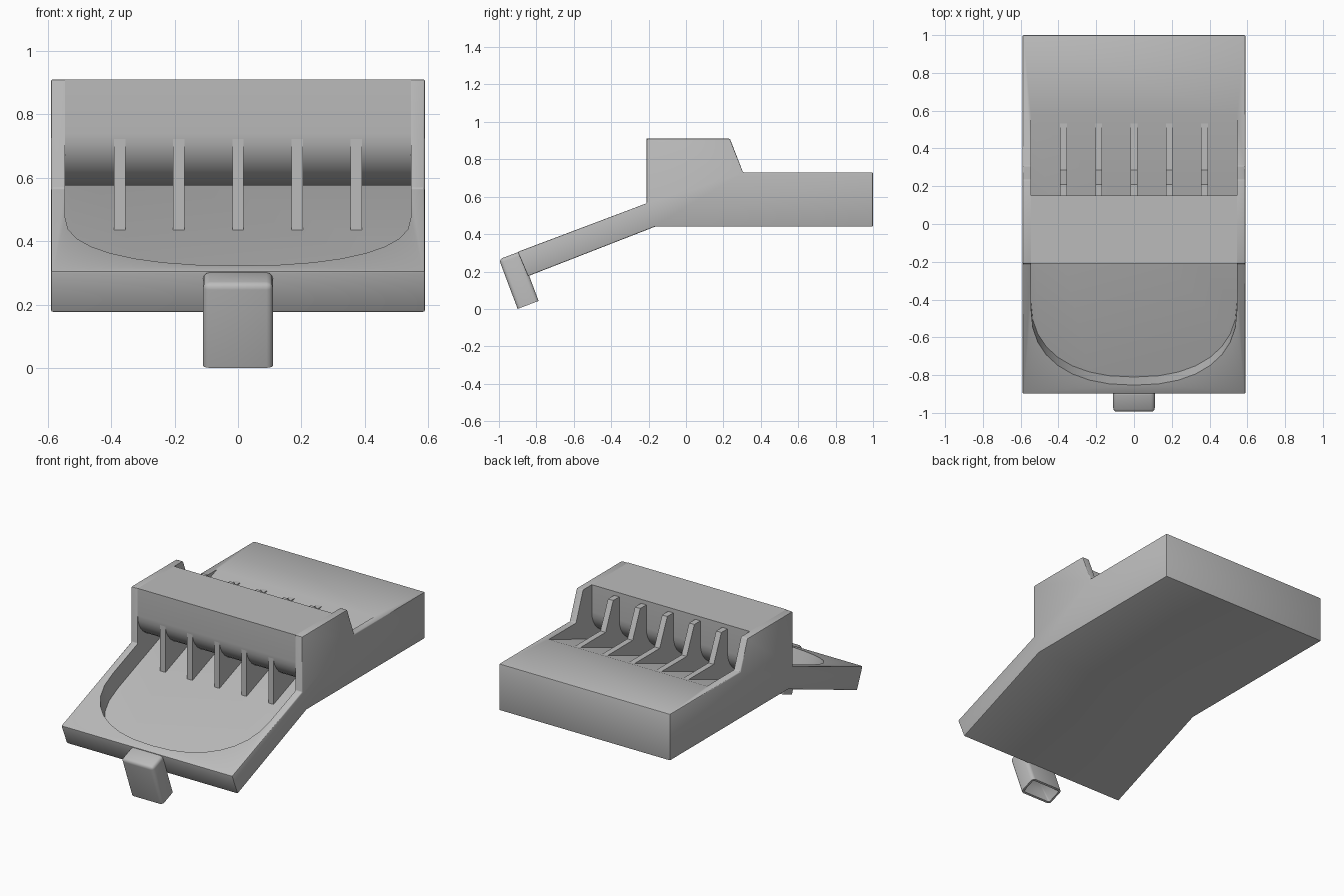
import bpy, bmesh, math
from mathutils import Vector, Matrix

cube = bpy.data.objects.get("Cube")
if cube:
    bpy.data.objects.remove(cube)

SLOPE = math.atan(0.377)      # pitch of the apron and the chute floor
HALF_W, CHUTE_W = 0.59, 0.545

concrete = bpy.data.materials.new("concrete grey")
concrete.use_nodes = True
concrete.diffuse_color = (0.5, 0.5, 0.5, 1)
concrete.node_tree.nodes["Principled BSDF"].inputs["Base Color"].default_value = (0.5, 0.5, 0.5, 1)


def make_object(name, bm):
    bmesh.ops.recalc_face_normals(bm, faces=bm.faces)
    mesh = bpy.data.meshes.new(name)
    bm.to_mesh(mesh)
    bm.free()
    mesh.materials.append(concrete)
    obj = bpy.data.objects.new(name, mesh)
    bpy.context.collection.objects.link(obj)
    return obj


def prism(name, points, depth):
    """Extrude a closed outline of 3D points along the depth vector."""
    bm = bmesh.new()
    face = bm.faces.new([bm.verts.new(p) for p in points])
    new = bmesh.ops.extrude_face_region(bm, geom=[face])["geom"]
    bmesh.ops.translate(bm, vec=depth, verts=[v for v in new if isinstance(v, bmesh.types.BMVert)])
    return make_object(name, bm)


def side_prism(name, profile, x0, x1):
    return prism(name, [(x0, y, z) for y, z in profile], Vector((x1 - x0, 0, 0)))


def activate(obj):
    bpy.ops.object.select_all(action='DESELECT')
    obj.select_set(True)
    bpy.context.view_layer.objects.active = obj


def shade(obj):
    activate(obj)
    bpy.ops.object.shade_smooth_by_angle(angle=math.radians(35))


# Main body: deck, raised section and sloping apron
body = side_prism("dam_body", [
    (1, 0.44), (1, 0.73), (0.305, 0.73), (0.235, 0.91), (-0.21, 0.91),
    (-0.21, 0.565), (-0.9, 0.305), (-0.845, 0.175), (-0.165, 0.44)], -HALF_W, HALF_W)

# Chute and rounded basin, cut square to the sloping floor
outline = []
for i in range(17):
    t = math.pi * i / 16
    c, s = math.cos(t), math.sin(t)
    x = CHUTE_W * math.copysign(abs(c) ** 0.87, c)
    outline.append((x, -0.41 - 0.4 * abs(s) ** 0.87))
outline += [(-CHUTE_W, 0.62), (CHUTE_W, 0.62)]


def floor_z(y):
    return 0.435 + (y + 0.21) * math.tan(SLOPE)


normal = Vector((0, -math.sin(SLOPE), math.cos(SLOPE)))
cutter = prism("basin_cutter", [(x, y, floor_z(y)) for x, y in outline], normal * 0.8)
cutter.hide_render = True
cutter.hide_set(True)

activate(body)
bevel = body.modifiers.new("edge softening", 'BEVEL')
bevel.width, bevel.segments = 0.006, 2
cut = body.modifiers.new("basin", 'BOOLEAN')
cut.object, cut.operation, cut.solver = cutter, 'DIFFERENCE', 'EXACT'
for name in [m.name for m in body.modifiers]:
    bpy.ops.object.modifier_apply(modifier=name)
bpy.data.objects.remove(cutter)
shade(body)

# Bridge over the chute, with a rounded underside
bridge_profile = [(-0.21, 0.91), (0.15, 0.91)]
for i in range(17):
    t = math.pi * i / 16
    bridge_profile.append((-0.03 + 0.18 * math.cos(t), 0.74 - 0.165 * math.sin(t)))
shade(side_prism("bridge", bridge_profile, -CHUTE_W, CHUTE_W))

# Dividing piers
pier_profile = [(-0.208, 0.43), (-0.208, 0.85), (0.0, 0.885), (0.21, 0.885),
                (0.285, 0.715), (0.56, 0.715), (0.56, 0.7)]
for i in range(5):
    x = (i - 2) * 0.1865
    side_prism("pier_%d" % (i + 1), pier_profile, x - 0.018, x + 0.018)

# Hollow outlet spout at the front lip, local z pointing out of the apron
bm = bmesh.new()
bmesh.ops.create_cube(bm, size=1)
bmesh.ops.scale(bm, vec=(0.22, 0.12, 0.283), verts=bm.verts)
bmesh.ops.translate(bm, vec=(0, 0.06, -0.1415), verts=bm.verts)
bm.normal_update()
edges = [e for e in bm.edges if max(v.co.z for v in e.verts) > -0.1]
bmesh.ops.bevel(bm, geom=edges, offset=0.02, segments=3, profile=0.5, affect='EDGES')
bm.normal_update()
bottom = min(bm.faces, key=lambda f: f.calc_center_median().z)
bmesh.ops.inset_region(bm, faces=[bottom], thickness=0.012)
apex = bmesh.ops.poke(bm, faces=[bottom])["verts"]
bmesh.ops.translate(bm, vec=(0, 0, 0.15), verts=apex)
bm.transform(Matrix.Translation((0, -1, 0.265)) @ Matrix.Rotation(SLOPE, 4, 'X'))
shade(make_object("outlet_spout", bm))
